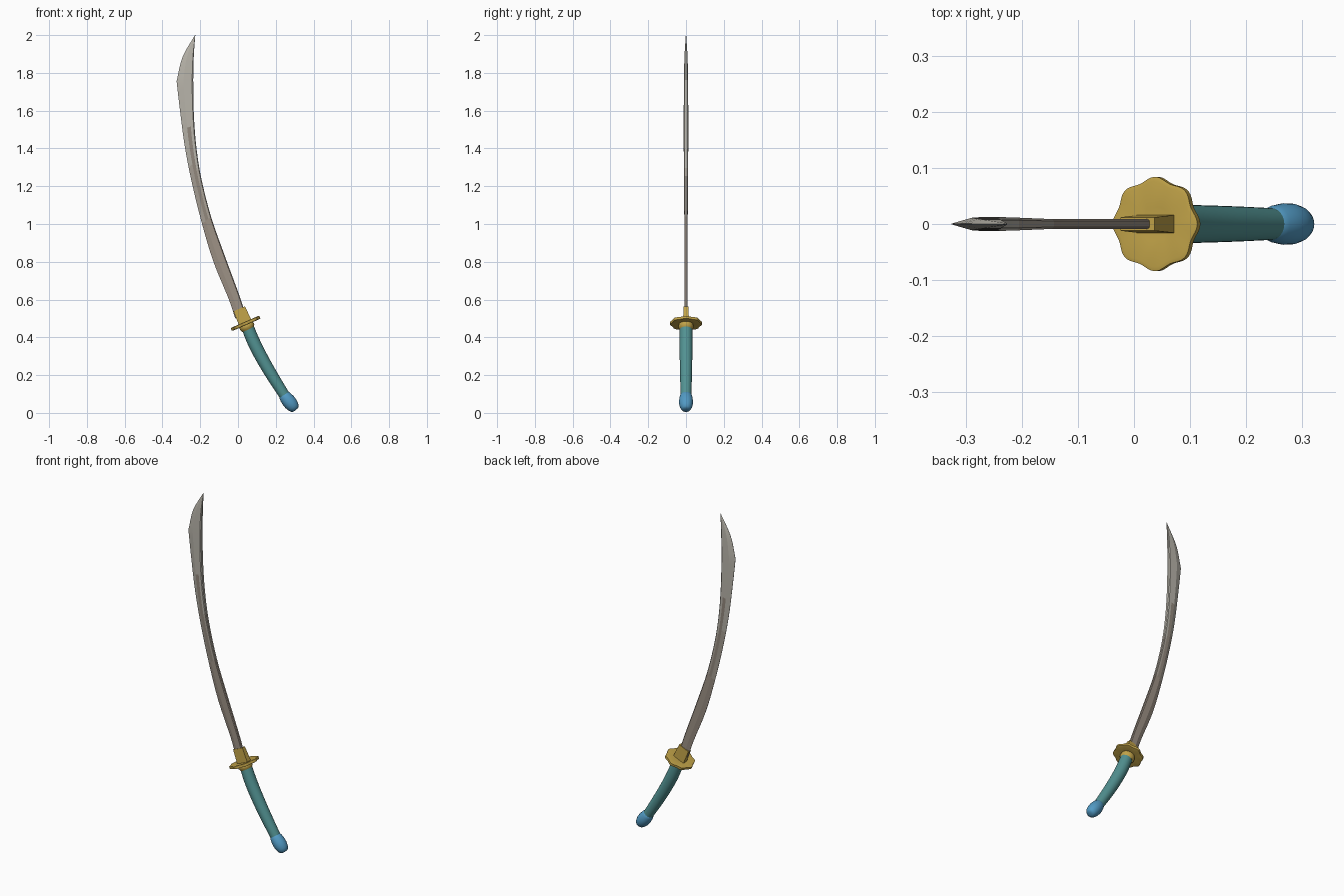
import bpy, bmesh, math
from mathutils import Vector

if "Cube" in bpy.data.objects:
    bpy.data.objects.remove(bpy.data.objects["Cube"])


def material(name, r, g, b):
    m = bpy.data.materials.new(name)
    lin = [((c / 255 + 0.055) / 1.055) ** 2.4 for c in (r, g, b)]
    m.diffuse_color = (*lin, 1)
    m.use_nodes = True
    m.node_tree.nodes["Principled BSDF"].inputs["Base Color"].default_value = m.diffuse_color
    return m


GOLD = material("gold", 192, 162, 72)
TEAL = material("teal", 82, 146, 146)
BLUE = material("blue", 82, 154, 196)
STEEL = material("light steel", 184, 180, 170)
MID = material("mid steel", 171, 163, 152)
BROWN = material("brown steel", 158, 146, 134)
DARK = material("dark groove", 146, 136, 125)


def loft(name, rings, mats, angle=35, rule=None):
    """Skin closed rings of points, cap both ends."""
    bm = bmesh.new()
    vs = [[bm.verts.new(p) for p in ring] for ring in rings]
    n = len(vs[0])
    for i in range(len(vs) - 1):
        for j in range(n):
            k = (j + 1) % n
            f = bm.faces.new((vs[i][j], vs[i][k], vs[i + 1][k], vs[i + 1][j]))
            if rule:
                f.material_index = rule(j, f.calc_center_median())
    bm.faces.new(vs[0])
    bm.faces.new(vs[-1])
    bmesh.ops.recalc_face_normals(bm, faces=bm.faces)
    me = bpy.data.meshes.new(name)
    bm.to_mesh(me)
    bm.free()
    for m in mats:
        me.materials.append(m)
    ob = bpy.data.objects.new(name, me)
    bpy.context.collection.objects.link(ob)
    bpy.ops.object.select_all(action='DESELECT')
    ob.select_set(True)
    bpy.context.view_layer.objects.active = ob
    bpy.ops.object.shade_smooth_by_angle(angle=math.radians(angle))
    return ob


def ring(c, axis, rx, ry, n=24, lobe=0.0, turn=0.0):
    """Ellipse around an axis lying in the xz plane; lobe scallops the outline."""
    a = Vector((axis[0], 0, axis[1])).normalized()
    side = Vector((a.z, 0, -a.x))
    out = []
    for i in range(n):
        t = 2 * math.pi * i / n + turn
        s = 1 + lobe * math.cos(8 * t)
        out.append(Vector((c[0], 0, c[1])) + side * rx * s * math.cos(t)
                   + Vector((0, ry * s * math.sin(t), 0)))
    return out


def smooth(pts, steps=4):
    """Catmull-Rom curve through the points."""
    p = [Vector(q) for q in pts]
    p = [2 * p[0] - p[1]] + p + [2 * p[-1] - p[-2]]
    out = []
    for i in range(1, len(p) - 2):
        for s in range(steps):
            t = s / steps
            a, b, c, d = p[i - 1:i + 3]
            out.append(0.5 * (2 * b + (c - a) * t + (2 * a - 5 * b + 4 * c - d) * t * t
                              + (3 * b - a - 3 * c + d) * t ** 3))
    return out + [p[-2]]


# Blade: cutting edge on the left, flat spine on the right (x, z, half thickness)
edge = [(-.015, .50, .009), (-.048, .60, .009), (-.13, .80, .009), (-.19, 1.0, .009),
        (-.24, 1.2, .011), (-.28, 1.4, .012), (-.307, 1.6, .012), (-.325, 1.756, .011)]
spine = [(.04, .52, 0), (.008, .62, 0), (-.073, .84, 0), (-.143, 1.04, 0),
         (-.196, 1.25, 0), (-.223, 1.43, 0), (-.235, 1.61, 0), (-.237, 1.767, 0)]
edge_pts = smooth(edge) + smooth([(-.325, 1.756, .011), (-.294, 1.883, .008), (-.228, 2.0, .001)])[1:]
spine_pts = smooth(spine) + smooth([(-.237, 1.767, 0), (-.234, 1.89, 0), (-.226, 2.0, 0)])[1:]
profile = [(0, .06), (.4, 1), (.7, 1), (.93, 1), (1, .6)]
section = profile + [(u, -w) for u, w in reversed(profile)]
blade = []
for e, s in zip(edge_pts, spine_pts):
    blade.append([Vector((e.x + (s.x - e.x) * u, -w * e.z, e.y + (s.y - e.y) * u))
                  for u, w in section])


def blade_colour(j, c):
    if j in (1, 7) and 1.0 < c.z < 1.52:
        return 3                    # groove stripe
    return 2 if c.z < 1.02 else 1 if c.z < 1.3 else 0


loft("blade", blade, [STEEL, MID, BROWN, DARK], 15, blade_colour)

# Guard, blade collar and grip collar share one tilted axis
AX = Vector((-.4, .917))
GC = Vector((.04, .474))


def along(d):
    return GC + AX * d


guard = [(-.004, .03), (-.009, .072), (-.007, .079), (.007, .079), (.009, .072), (.003, .03)]
loft("guard", [ring(along(d), AX, r, r * 1.02, 64, .045 if r > .05 else 0) for d, r in guard],
     [GOLD], 40)
q = math.sqrt(2)
loft("blade_collar", [ring(along(d), AX, rx * q, ry * q, 4, 0, math.pi / 4)
                      for d, rx, ry in [(-.002, .036, .016), (.084, .033, .012)]], [GOLD])
loft("grip_collar", [ring(along(d), AX, r, r) for d, r in
                     [(0, .036), (-.014, .040), (-.024, .040), (-.032, .035), (-.036, .033)]], [GOLD])

# Curved grip
path = smooth([(.052, .45, .033), (.088, .365, .034), (.135, .275, .033),
               (.19, .182, .031), (.25, .087, .028)], 5)
grip = []
for i, p in enumerate(path):
    d = path[min(i + 1, len(path) - 1)] - path[max(i - 1, 0)]
    grip.append(ring((p.x, p.y), (d.x, d.y), p.z, p.z))
loft("grip", grip, [TEAL])

# Rounded pommel
PA = Vector((.62, -.78)).normalized()
P0 = Vector((.242, .096))
loft("pommel", [ring(P0 + PA * d, PA, r, r) for d, r in
                [(0, .027), (.004, .030), (.015, .0335), (.04, .037), (.062, .0365),
                 (.082, .032), (.096, .025), (.101, .018), (.103, .009)]], [BLUE], 45)
